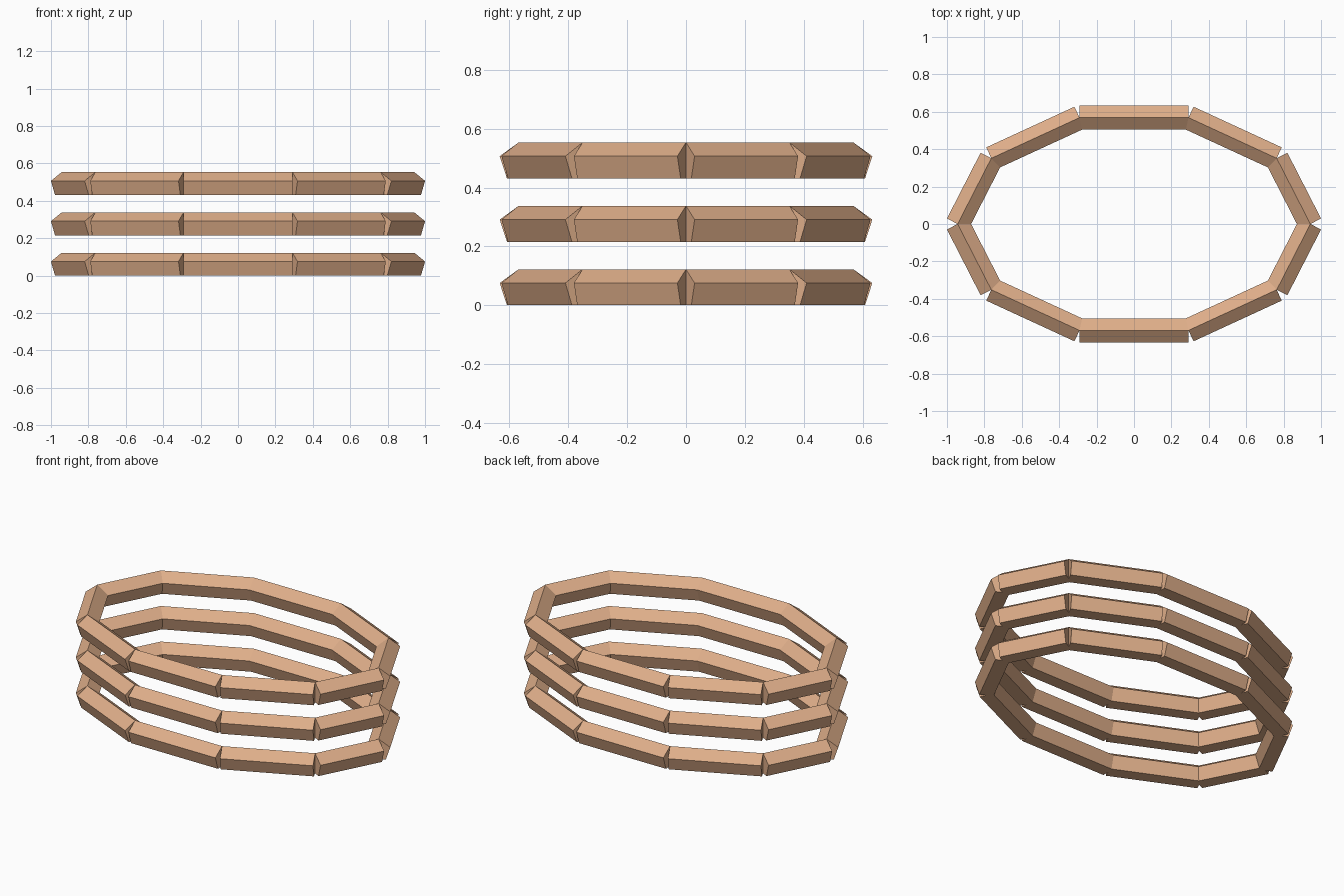
import bpy, bmesh
from math import sin, cos, tau
from mathutils import Vector

cube = bpy.data.objects.get("Cube")
if cube:
    bpy.data.objects.remove(cube, do_unlink=True)

RX, RY = 0.943, 0.598      # oval through the beam centres
BEAMS, SIDES, R = 10, 5, 0.0675
RINGS, STEP = 3, 0.2155
BASE = R * cos(tau / 10)   # pentagon centre height above its flat bottom

wood = bpy.data.materials.new("tan wood")
wood.use_nodes = True
colour = (0.73, 0.42, 0.25, 1)
wood.diffuse_color = colour
wood.node_tree.nodes["Principled BSDF"].inputs["Base Color"].default_value = colour


def add_beam(bm, a, b):
    """Five-sided prism from a to b, with one edge pointing straight up."""
    up = Vector((0, 0, 1))
    out = (b - a).cross(up).normalized()
    rings = []
    for end in (a, b):
        rings.append([bm.verts.new(end + R * (out * sin(tau * i / SIDES) + up * cos(tau * i / SIDES)))
                      for i in range(SIDES)])
    for i in range(SIDES):
        j = (i + 1) % SIDES
        bm.faces.new((rings[0][i], rings[0][j], rings[1][j], rings[1][i]))
    for ring in rings:
        bm.faces.new(ring)


# Three stacked oval rings of straight beams
for level, name in enumerate(("bottom_ring", "middle_ring", "top_ring")[:RINGS]):
    z = BASE + level * STEP
    corners = [Vector((RX * cos(tau * i / BEAMS), RY * sin(tau * i / BEAMS), z))
               for i in range(BEAMS)]
    bm = bmesh.new()
    for i in range(BEAMS):
        add_beam(bm, corners[i], corners[(i + 1) % BEAMS])
    bmesh.ops.recalc_face_normals(bm, faces=bm.faces)
    mesh = bpy.data.meshes.new(name)
    bm.to_mesh(mesh)
    bm.free()
    mesh.materials.append(wood)
    bpy.context.collection.objects.link(bpy.data.objects.new(name, mesh))
